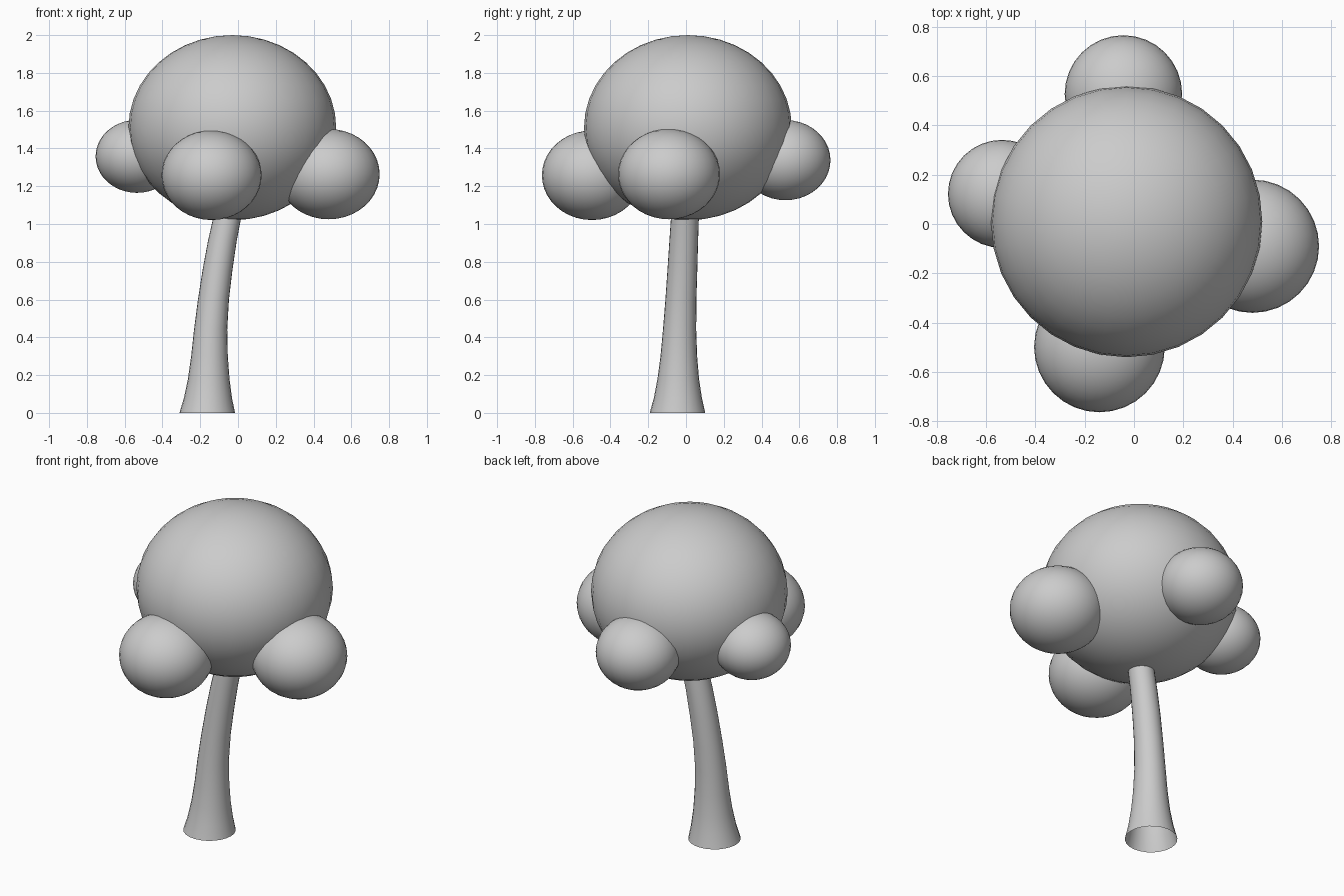
import bpy, bmesh
from math import cos, sin, tau

if "Cube" in bpy.data.objects:
    bpy.data.objects.remove(bpy.data.objects["Cube"])


def leaf_ball(name, center, radii):
    bpy.ops.mesh.primitive_uv_sphere_add(segments=32, ring_count=20, location=center)
    ob = bpy.context.object
    ob.name = name
    ob.scale = radii
    bpy.ops.object.transform_apply(location=False, rotation=False, scale=True)
    bpy.ops.object.shade_smooth()
    return ob


# Main crown and the four smaller foliage clumps around it
leaf_ball("crown", (-0.03, 0.01, 1.51), (0.55, 0.55, 0.49))
leaf_ball("front_clump", (-0.14, -0.498, 1.258), (0.265, 0.265, 0.237))
leaf_ball("right_clump", (0.48, -0.09, 1.264), (0.27, 0.27, 0.239))
leaf_ball("left_clump", (-0.535, 0.122, 1.358), (0.219, 0.219, 0.193))
leaf_ball("back_clump", (-0.043, 0.527, 1.338), (0.238, 0.238, 0.212))

# Leaning, flared trunk, open at both ends: (x, y, z, radius) per ring
rings = [
    (-0.163, -0.045, 0.00, 0.147), (-0.159, -0.043, 0.08, 0.127),
    (-0.155, -0.041, 0.18, 0.110), (-0.151, -0.038, 0.30, 0.097),
    (-0.145, -0.034, 0.44, 0.088), (-0.130, -0.027, 0.60, 0.082),
    (-0.108, -0.019, 0.76, 0.079), (-0.083, -0.012, 0.91, 0.076),
    (-0.058, -0.006, 1.03, 0.074), (-0.030, 0.000, 1.15, 0.072),
]
SIDES = 24
bm = bmesh.new()
loops = [[bm.verts.new((x + r * cos(tau * i / SIDES), y + r * sin(tau * i / SIDES), z))
          for i in range(SIDES)] for x, y, z, r in rings]
for a, b in zip(loops, loops[1:]):
    for i in range(SIDES):
        j = (i + 1) % SIDES
        bm.faces.new((a[i], a[j], b[j], b[i])).smooth = True
mesh = bpy.data.meshes.new("trunk")
bm.to_mesh(mesh)
bm.free()
bpy.context.collection.objects.link(bpy.data.objects.new("trunk", mesh))
